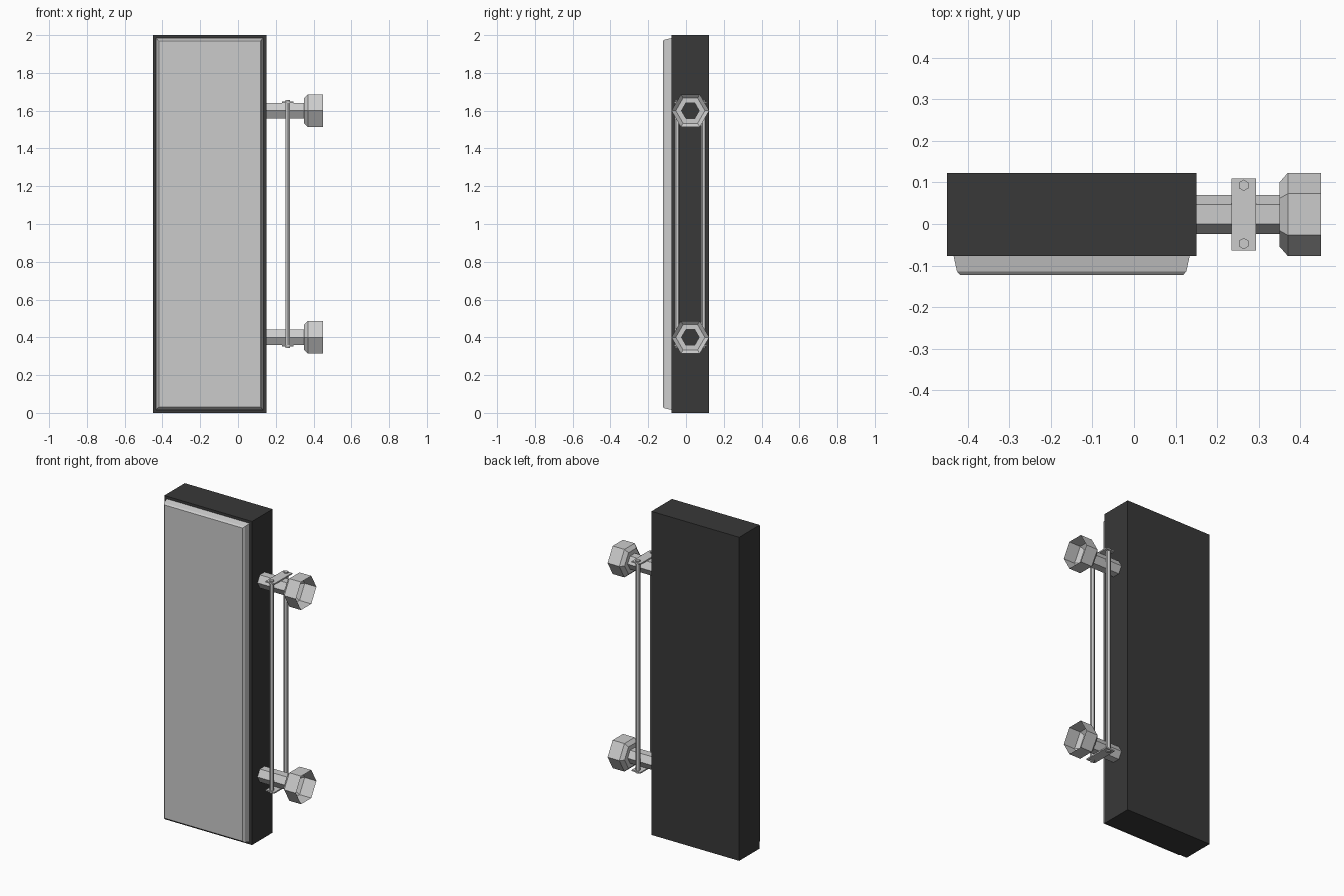
import bpy, bmesh, math

if "Cube" in bpy.data.objects:
    bpy.data.objects.remove(bpy.data.objects["Cube"])

CY = 0.023           # depth position of the mounting hardware
MID_Z = 1.0


def make(name, rings, cap_start=False, cap_end=False, mat=None):
    """Loft a list of equal-length point rings into one object."""
    bm = bmesh.new()
    loops = [[bm.verts.new(p) for p in ring] for ring in rings]
    n = len(loops[0])
    for a, b in zip(loops, loops[1:]):
        for i in range(n):
            j = (i + 1) % n
            bm.faces.new((a[i], a[j], b[j], b[i]))
    if cap_start:
        bm.faces.new(loops[0][::-1])
    if cap_end:
        bm.faces.new(loops[-1])
    bmesh.ops.recalc_face_normals(bm, faces=bm.faces)
    mesh = bpy.data.meshes.new(name)
    bm.to_mesh(mesh)
    bm.free()
    obj = bpy.data.objects.new(name, mesh)
    bpy.context.collection.objects.link(obj)
    if mat:
        mesh.materials.append(mat)
    return obj


def rect_xz(x0, x1, z0, z1, y):
    return [(x0, y, z0), (x1, y, z0), (x1, y, z1), (x0, y, z1)]


def rect_xy(x0, x1, y0, y1, z):
    return [(x0, y0, z), (x1, y0, z), (x1, y1, z), (x0, y1, z)]


def hex_x(x, r, z):
    """Hexagon around the x axis, corners pointing along y."""
    return [(x, CY + r * math.cos(k * math.pi / 3), z + r * math.sin(k * math.pi / 3))
            for k in range(6)]


def hex_z(x, y, r, z):
    """Hexagon around the z axis, corners pointing along y."""
    return [(x + r * math.sin(k * math.pi / 3), y + r * math.cos(k * math.pi / 3), z)
            for k in range(6)]


dark = bpy.data.materials.new("dark_casing")
dark.diffuse_color = (0.04, 0.04, 0.04, 1)
dark.use_nodes = True
dark.node_tree.nodes["Principled BSDF"].inputs["Base Color"].default_value = dark.diffuse_color

# Casing
make("casing", [rect_xy(-0.45, 0.15, -0.077, 0.123, z) for z in (0, 2)], True, True, dark)

# Front panel with tapered sides and chamfered front edge
make("front_panel",
     [rect_xz(-0.434 + d, 0.134 - d, 0.016 + d, 1.984 - d, y)
      for d, y in ((0, -0.077), (0.008, -0.114), (0.016, -0.123))], cap_end=True)

for label, side in (("lower", -1), ("upper", 1)):
    z = MID_Z + side * 0.6
    # Hollow hexagonal mounting tube with a flared open cup
    make(label + "_mount",
         [hex_x(x, r, z) for x, r in
          ((0.15, 0.047), (0.35, 0.047), (0.35, 0.077), (0.37, 0.1), (0.45, 0.1))])
    # Clamp plate lying against the tube
    make(label + "_clamp_plate",
         [rect_xy(0.234, 0.294, CY - 0.087, CY + 0.087, MID_Z + side * h)
          for h in (0.641, 0.649)], True, True)

# Tie rods joining the two clamp plates
for label, side in (("front", -1), ("rear", 1)):
    make(label + "_tie_rod",
         [hex_z(0.264, CY + side * 0.07, 0.0135, MID_Z + s * 0.657) for s in (-1, 1)],
         True, True)
